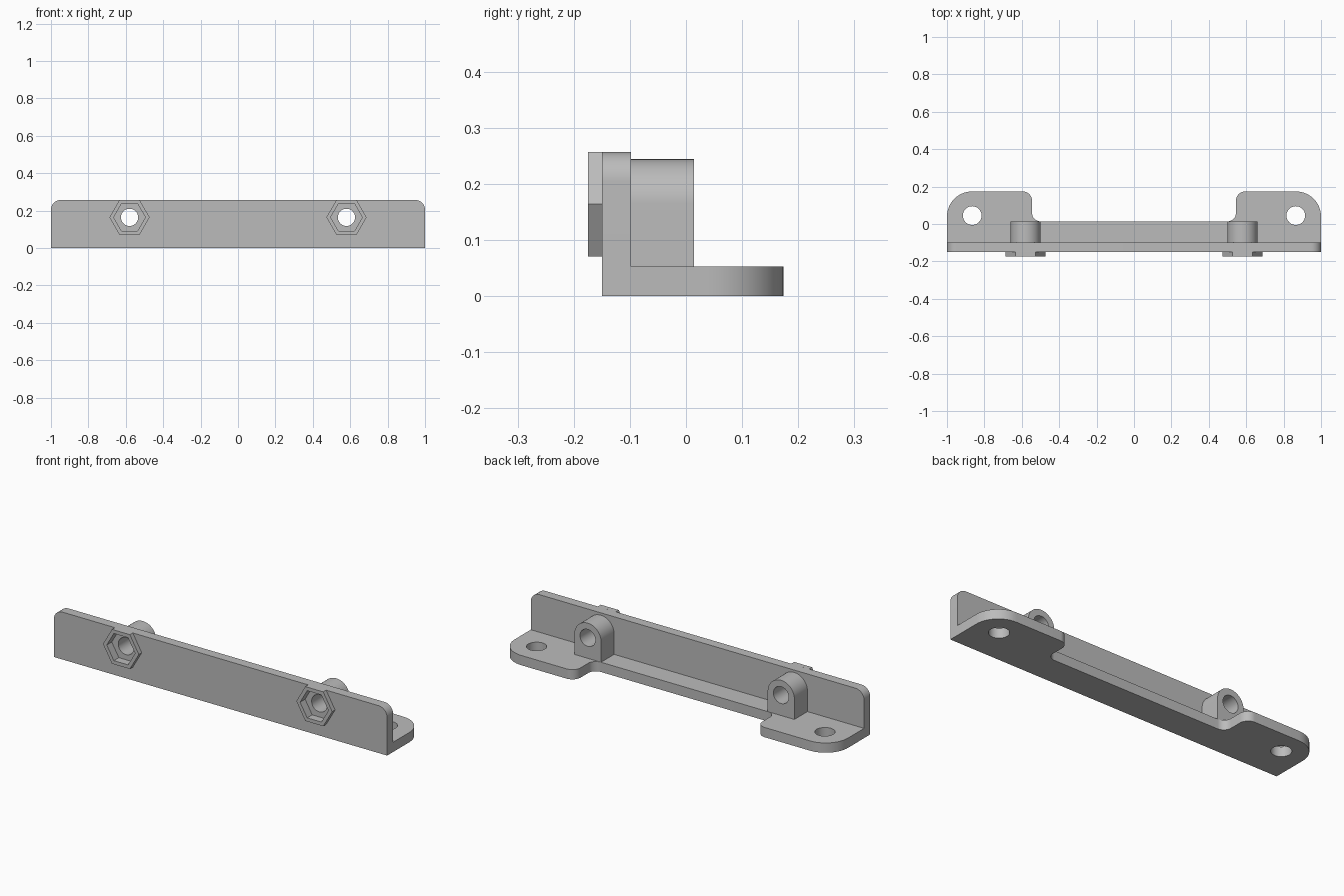
import bpy, bmesh, math
from mathutils import Vector

if "Cube" in bpy.data.objects:
    bpy.data.objects.remove(bpy.data.objects["Cube"], do_unlink=True)

grey = bpy.data.materials.new("mid grey")
grey.use_nodes = True
grey.diffuse_color = (0.5, 0.5, 0.5, 1)
grey.node_tree.nodes["Principled BSDF"].inputs["Base Color"].default_value = (0.5, 0.5, 0.5, 1)

# Main dimensions
FRONT, WALL_BACK, LUG_BACK, EAR_BACK = -0.15, -0.098, 0.014, 0.174
COLLAR_FRONT, POCKET_FLOOR = -0.175, -0.132
BASE_TOP, WALL_TOP = 0.053, 0.257
BOLT_X, BOLT_Z, BOLT_R = 0.58, 0.164, 0.046


def rounded(corners, steps=12):
    """Outline from (x, y, radius) right-angled corners."""
    pts = []
    for i, (x, y, r) in enumerate(corners):
        p = Vector((x, y))
        if not r:
            pts.append(p)
            continue
        u = (Vector(corners[i - 1][:2]) - p).normalized() * r
        v = (Vector(corners[(i + 1) % len(corners)][:2]) - p).normalized() * r
        for k in range(steps + 1):
            t = math.pi / 2 * k / steps
            pts.append(p + u + v - v * math.cos(t) - u * math.sin(t))
    return pts


def ngon(cx, cy, r, sides):
    return [Vector((cx + r * math.cos(math.tau * k / sides),
                    cy + r * math.sin(math.tau * k / sides))) for k in range(sides)]


def prism(name, pts, axis, lo, hi):
    """Extrude an outline along Z (outline in x, y) or Y (outline in x, z)."""
    place = (lambda p, h: (p.x, p.y, h)) if axis == "Z" else (lambda p, h: (p.x, h, p.y))
    bm = bmesh.new()
    face = bm.faces.new([bm.verts.new(place(p, lo)) for p in pts])
    ext = bmesh.ops.extrude_face_region(bm, geom=[face])["geom"]
    shift = Vector(place(Vector((0, 0)), hi - lo))
    bmesh.ops.translate(bm, vec=shift, verts=[g for g in ext if isinstance(g, bmesh.types.BMVert)])
    bmesh.ops.recalc_face_normals(bm, faces=bm.faces)
    mesh = bpy.data.meshes.new(name)
    bm.to_mesh(mesh)
    bm.free()
    mesh.materials.append(grey)
    obj = bpy.data.objects.new(name, mesh)
    bpy.context.collection.objects.link(obj)
    return obj


def select(obj):
    bpy.ops.object.select_all(action="DESELECT")
    obj.select_set(True)
    bpy.context.view_layer.objects.active = obj


def cut(obj, *outline_args):
    """Cut a prism out of an object, then discard the cutter."""
    cutter = prism("cutter", *outline_args)
    cutter.hide_render = True
    mod = obj.modifiers.new("cut", "BOOLEAN")
    mod.operation, mod.solver, mod.object = "DIFFERENCE", "EXACT", cutter
    select(obj)
    bpy.ops.object.modifier_apply(modifier=mod.name)
    bpy.data.objects.remove(cutter, do_unlink=True)


# Base plate: narrow strip with a rounded ear at each end
half = [(1, WALL_BACK, 0), (1, EAR_BACK, 0.134), (0.545, EAR_BACK, 0.05), (0.545, LUG_BACK, 0.045)]
outline = half + [(-x, y, r) for x, y, r in reversed(half)]
base = prism("base_plate", rounded(outline), "Z", 0, BASE_TOP)

# Front wall with rounded top corners
wall = prism("front_wall", rounded([(-1, 0, 0), (1, 0, 0), (1, WALL_TOP, 0.052), (-1, WALL_TOP, 0.052)]),
             "Y", FRONT, WALL_BACK)
parts = [base, wall]

for side, s in (("left", 1), ("right", -1)):
    x = s * BOLT_X
    bolt_hole = ngon(x, BOLT_Z, BOLT_R, 48)
    pocket = ngon(x, BOLT_Z, 0.085, 6)

    # Screw hole in the ear
    cut(base, ngon(s * 0.865, 0.045, 0.05, 48), "Z", -0.1, 0.2)

    # Nut pocket and bolt hole through the wall
    cut(wall, pocket, "Y", -0.3, POCKET_FLOOR)
    cut(wall, bolt_hole, "Y", -0.3, 0.1)

    # Round-topped lug behind the wall
    w = 0.08
    lug = prism(side + "_lug", rounded([(x - w, BASE_TOP, 0), (x + w, BASE_TOP, 0),
                                        (x + w, BOLT_Z + w, w), (x - w, BOLT_Z + w, w * 0.999)], 20),
                "Y", WALL_BACK, LUG_BACK)
    cut(lug, bolt_hole, "Y", -0.3, 0.3)

    # Hexagonal collar around the pocket
    collar = prism(side + "_hex_collar", ngon(x, BOLT_Z, 0.1075, 6), "Y", COLLAR_FRONT, FRONT)
    cut(collar, pocket, "Y", -0.3, 0)
    parts += [lug, collar]

for obj in parts:
    select(obj)
    bpy.ops.object.shade_smooth_by_angle(angle=math.radians(30))
